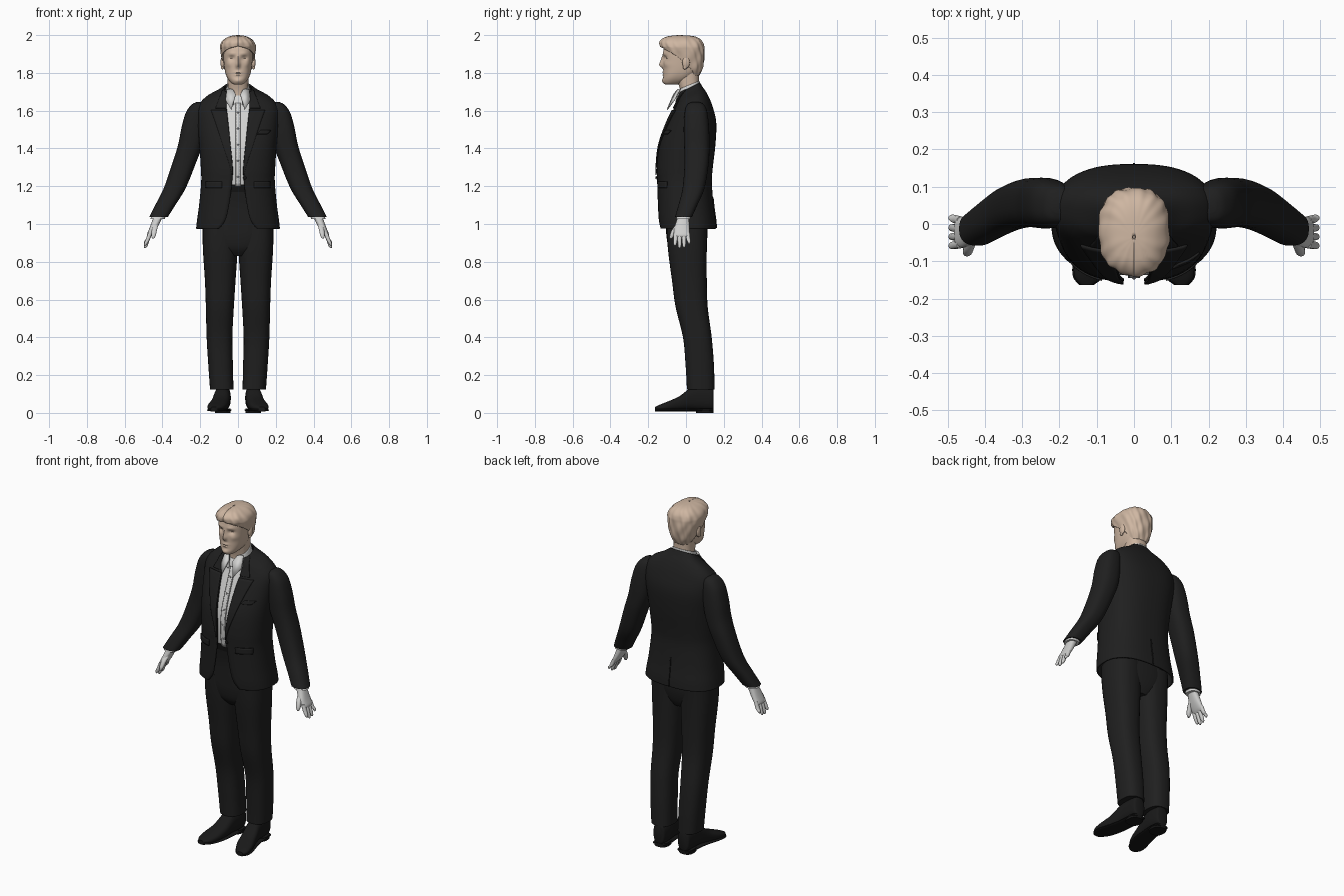
import bpy, bmesh, math
from mathutils import Matrix, Vector

cube = bpy.data.objects.get("Cube")
if cube:
    bpy.data.objects.remove(cube)


def material(name, rgb):
    m = bpy.data.materials.new(name)
    m.use_nodes = True
    m.diffuse_color = (*rgb, 1)
    m.node_tree.nodes["Principled BSDF"].inputs["Base Color"].default_value = (*rgb, 1)
    return m


SUIT = material("black suit cloth", (.014, .014, .014))
TRIM = material("black trim", (.008, .008, .008))
SHOE = material("black leather", (.01, .01, .01))
SHIRT = material("white shirt", (.66, .66, .65))
GREY = material("grey placket", (.36, .36, .36))
SKIN = material("tan skin", (.62, .47, .36))
HAND = material("pale hand", (.62, .62, .61))
EXP = 2.5  # squareness of the cross-sections


def finish(name, bm, mat, mirror=False, thick=0, offset=-1):
    me = bpy.data.meshes.new(name)
    bm.to_mesh(me)
    bm.free()
    me.materials.append(mat)
    ob = bpy.data.objects.new(name, me)
    bpy.context.collection.objects.link(ob)
    bpy.context.view_layer.objects.active = ob
    ob.select_set(True)
    bpy.ops.object.shade_smooth_by_angle(angle=math.radians(45))
    ob.select_set(False)
    if thick:
        s = ob.modifiers.new("Thickness", "SOLIDIFY")
        s.thickness, s.offset = thick, offset
    if mirror:
        ob.modifiers.new("Mirror", "MIRROR")
    return ob


def smooth_rows(rows, steps=5):
    """Catmull-Rom interpolation of section rows (x, y, z, rx, ry, start, tilt)."""
    rows = [tuple(r) + (0,) * (7 - len(r)) for r in rows]
    out = []
    for i in range(len(rows) - 1):
        a, b, c, d = rows[max(i - 1, 0)], rows[i], rows[i + 1], rows[min(i + 2, len(rows) - 1)]
        for k in range(steps):
            t = k / steps
            out.append([.5 * (2 * q + (r - p) * t + (2 * p - 5 * q + 4 * r - s) * t * t
                              + (3 * q - p - 3 * r + s) * t ** 3) for p, q, r, s in zip(a, b, c, d)])
    return out + [list(rows[-1])]


def spow(v):
    return math.copysign(abs(v) ** (2 / EXP), v)


def section_point(r, t):
    x, y, z, rx, ry, _, tilt = r
    dy = -ry * spow(math.cos(t))
    return Vector((x + rx * spow(math.sin(t)), y + dy, z + tilt * dy))


def loft(name, dense, mat, n=32, is_open=False, mirror=False, thick=0, shape=None, matrix=None):
    """Skin over the sections; open ones start and end at the front."""
    bm = bmesh.new()
    rings = []
    for r in dense:
        s = max(r[5], 0) if is_open else 0
        span = 2 * math.pi - 2 * s
        ts = [s + span * j / (n - 1 if is_open else n) for j in range(n)]
        pts = [section_point(r, t) for t in ts]
        rings.append([bm.verts.new(shape(p, t) if shape else p) for p, t in zip(pts, ts)])
    for a, b in zip(rings, rings[1:]):
        for j in range(n - 1 if is_open else n):
            k = (j + 1) % n
            bm.faces.new((a[j], a[k], b[k], b[j]))
    if not is_open:
        bm.faces.new(rings[0][::-1])
        bm.faces.new(rings[-1])
        bmesh.ops.recalc_face_normals(bm, faces=bm.faces)
    if matrix:
        bm.transform(matrix)
    return finish(name, bm, mat, mirror, thick)


def body(rows, gap_is_width=False):
    """Rows (z, half width, front y, back y, opening, tilt) to smooth sections."""
    out = []
    for z, rx, f, b, *rest in rows:
        start, tilt = (rest + [0, 0])[:2]
        a = math.asin((start / rx) ** (EXP / 2)) if gap_is_width else math.radians(start)
        out.append((0, (f + b) / 2, z, rx, (b - f) / 2, a, tilt))
    return smooth_rows(out)


def row_at(dense, z):
    for a, b in zip(dense, dense[1:]):
        if a[2] <= z <= b[2]:
            t = (z - a[2]) / (b[2] - a[2])
            return [p + (q - p) * t for p, q in zip(a, b)]
    return dense[-1]


def panel(name, dense, z0, z1, edges, mat, lift=.004, rows=24, mirror=False, back=False):
    """Thin plate lying on a lofted surface; edges(z, row) gives its x limits."""
    bm = bmesh.new()
    grid = []
    for i in range(rows + 1):
        z = z0 + (z1 - z0) * i / rows
        r = row_at(dense, z)
        lo, hi = edges(z, r)
        line = []
        for k in range(9):
            x = lo + (hi - lo) * k / 8
            t = math.asin(max(-1, min(1, math.copysign(abs(x / r[3]) ** (EXP / 2), x))))
            p = section_point(r, math.pi - t if back else t)
            p.y += lift if back else -lift
            line.append(bm.verts.new(p))
        grid.append(line)
    for a, b in zip(grid, grid[1:]):
        for k in range(8):
            bm.faces.new((a[k], a[k + 1], b[k + 1], b[k]))
    return finish(name, bm, mat, mirror, .006, 0)


def ball(name, loc, size, mat, mirror=False):
    bm = bmesh.new()
    bmesh.ops.create_uvsphere(bm, u_segments=20, v_segments=12, radius=1,
                              matrix=Matrix.Translation(loc) @ Matrix.Diagonal((*size, 1)))
    return finish(name, bm, mat, mirror)


# Jacket shell, open at the front
jacket = body([
    (.975, .222, -.142, .16, .10), (1.02, .217, -.147, .157, .068), (1.1, .206, -.15, .146, .048),
    (1.22, .195, -.153, .137, .032), (1.3, .197, -.155, .142, .028), (1.42, .205, -.142, .156, .04),
    (1.54, .215, -.1, .16, .052), (1.62, .212, -.066, .138, .06, .1), (1.67, .17, -.048, .112, .062, .25),
    (1.7, .11, -.042, .088, .06, .4), (1.722, .076, -.035, .074, .056, .5)], True)
loft("jacket", jacket, SUIT, 64, is_open=True, thick=.008)


# Lapels, collar, pockets and vent
def gap(r):
    return r[3] * math.sin(r[5]) ** (2 / EXP)


panel("lapels", jacket, 1.26, 1.61, lambda z, r: (gap(r), gap(r) + .004 + .08 * (z - 1.26) / .35), SUIT,
      mirror=True)
panel("jacket_collar", jacket, 1.622, 1.72,
      lambda z, r: (gap(r), min(gap(r) + .058 - .35 * (z - 1.622), r[3] * .97)), SUIT, mirror=True)
panel("pocket_flaps", jacket, 1.19, 1.225, lambda z, r: (.085, .17), SUIT, rows=4, mirror=True)
panel("breast_pocket", jacket, 1.475, 1.495, lambda z, r: (.1 + z - 1.475, .155 + z - 1.475), SUIT, rows=4)
panel("back_vent", jacket, .98, 1.14, lambda z, r: (-.003, .003), TRIM, lift=.001, back=True)
ball("jacket_button", (.036, -.158, 1.245), (.009, .004, .009), TRIM)

# Sleeves
loft("sleeves", smooth_rows([
    (.2, .05, 1.645, .02, .02), (.205, .051, 1.632, .04, .045), (.22, .053, 1.59, .056, .06),
    (.235, .055, 1.51, .064, .067), (.252, .057, 1.42, .065, .067), (.286, .056, 1.32, .062, .064),
    (.335, .04, 1.19, .058, .058), (.385, .01, 1.1, .053, .05), (.42, -.013, 1.038, .049, .045)]),
    SUIT, mirror=True)
loft("shirt_cuffs", smooth_rows([(.415, -.01, 1.06, .038, .038), (.426, -.014, 1.026, .038, .038)]),
     SHIRT, mirror=True)

# Hands with fingers and thumb
loft("palms", smooth_rows([
    (.418, -.012, 1.05, .024, .028), (.432, -.017, 1.015, .023, .034), (.45, -.022, .975, .02, .041),
    (.466, -.022, .945, .016, .041), (.472, -.022, .932, .009, .036)]), HAND, 24, mirror=True)
for name, y, end, low in (("index", -.054, -.058, .885), ("middle", -.033, -.034, .872),
                          ("ring", -.012, -.01, .876), ("little", .009, .016, .895)):
    loft(name + "_fingers", smooth_rows([
        (.464, y, .955, .011, .011), (.477, y * .5 + end * .5, .92, .011, .011),
        (.488, end, low + .012, .009, .009), (.492, end, low, .004, .004)], 4), HAND, 12, mirror=True)
loft("thumbs", smooth_rows([
    (.434, -.035, 1.0, .014, .016), (.442, -.06, .97, .014, .014), (.447, -.074, .94, .012, .012),
    (.45, -.08, .922, .005, .006)], 4), HAND, 14, mirror=True)

# Shirt body, placket, buttons and collar
shirt = body([
    (1.16, .17, -.12, .11), (1.3, .175, -.138, .118), (1.42, .18, -.126, .13), (1.54, .185, -.084, .135),
    (1.62, .15, -.052, .11), (1.66, .1, -.04, .085), (1.69, .064, -.03, .072, 0, .2)])
loft("shirt", shirt, SHIRT, 48)
panel("shirt_placket", shirt, 1.2, 1.64, lambda z, r: (-.012, .012), SHIRT)
for i, x in enumerate((-.014, .014)):
    panel("placket_seam_%d" % i, shirt, 1.2, 1.64, lambda z, r, x=x: (x - .0015, x + .0015), GREY)
for i in range(5):
    z = 1.25 + i * .085
    r = row_at(shirt, z)
    ball("shirt_button_%d" % i, (0, r[1] - r[4] - .008, z), (.005, .003, .005), GREY)
loft("shirt_collar", body([(1.665, .074, -.06, .08, 12, .5), (1.7, .066, -.052, .076, 16, .45),
                           (1.735, .06, -.042, .072, 24, .4)]), SHIRT, 40, is_open=True, thick=.005)
bm = bmesh.new()
bm.faces.new([bm.verts.new(p) for p in ((.012, -.066, 1.685), (.036, -.1, 1.605), (.066, -.062, 1.655),
                                        (.058, -.03, 1.715), (.026, -.045, 1.712))])
finish("collar_points", bm, SHIRT, True, .005, 0)

# Trousers
loft("trouser_seat", body([
    (.83, .06, -.06, .08), (.87, .13, -.09, .1), (.93, .178, -.103, .113), (1.0, .186, -.107, .115),
    (1.1, .178, -.112, .115), (1.205, .168, -.13, .112)]), SUIT, 48)
loft("trouser_legs", smooth_rows([
    (.095, .005, 1.0, .092, .108), (.094, .007, .87, .092, .103), (.094, .018, .7, .081, .092),
    (.096, .03, .56, .074, .085), (.098, .06, .4, .068, .076), (.092, .073, .25, .065, .075),
    (.086, .078, .125, .062, .073)]), SUIT, mirror=True)
seat = body([(1.17, .17, -.124, .113), (1.21, .17, -.133, .114)])
loft("waistband", seat, TRIM, 48)

# Shoes, lofted from heel to toe
stand = Matrix.Translation((0, .145, 0)) @ Matrix.Rotation(math.pi / 2, 4, "X")
foot = [(.08, .075, 0, .025, .05), (.08, .075, .01, .037, .06), (.08, .078, .06, .042, .064),
        (.085, .074, .12, .043, .058), (.095, .05, .18, .047, .038), (.11, .036, .24, .049, .025),
        (.122, .027, .285, .038, .016), (.127, .024, .308, .016, .008)]
loft("shoes", smooth_rows(foot), SHOE, mirror=True, matrix=stand)
loft("soles", smooth_rows([(x, .015, s, rx + .004, .007) for x, _, s, rx, _ in foot]), TRIM,
     mirror=True, matrix=stand)
loft("heels", smooth_rows([(.081, .1, 0, .042, .046), (.081, .1, .022, .042, .046)]), TRIM, mirror=True)

# Neck and head, with the face shaped by soft bumps (x, z, width, height, push)
loft("neck", smooth_rows([(0, .02, 1.64, .056, .05), (0, .02, 1.7, .054, .05),
                          (0, .012, 1.76, .055, .056), (0, .01, 1.82, .058, .06)]), SKIN)
BUMPS = ((0, 1.842, .011, .016, -.02), (0, 1.868, .008, .022, -.012), (.034, 1.878, .016, .011, .014),
         (.03, 1.902, .022, .008, -.005), (0, 1.803, .02, .006, -.007), (0, 1.79, .018, .005, -.006),
         (0, 1.797, .018, .002, .005), (0, 1.758, .02, .012, -.008), (.05, 1.845, .016, .014, -.005))


def face_shape(p, t):
    if p.y < 0:
        p.y += sum(d * math.exp(-((abs(p.x) - x) / w) ** 2 - ((p.z - z) / h) ** 2) for x, z, w, h, d in BUMPS)
    return p


head = body([
    (1.738, .018, -.108, -.05), (1.745, .034, -.116, -.02), (1.765, .052, -.12, .02),
    (1.79, .064, -.119, .05), (1.82, .071, -.119, .075), (1.86, .076, -.12, .084),
    (1.9, .079, -.121, .088), (1.935, .078, -.115, .085), (1.965, .06, -.09, .065), (1.985, .03, -.05, .03)])
loft("head", head, SKIN, 96, shape=face_shape)
for name, y, z, size in (("ears", .0, 1.855, (.011, .02, .032)), ("ear_lobes", -.006, 1.83, (.008, .01, .012))):
    ball(name, (.082, y, z), size, SKIN, True)

# Hair cap swept back in wavy locks


def locks(p, t):
    k = 1 + .016 * math.sin(15 * t + 45 * p.z) + .012 * math.sin(8 * t - 60 * p.z)
    lift = .006 * math.exp(-((p.x - .01) / .05) ** 2) if p.y < -.08 and p.z > 1.935 else 0
    return Vector((p.x * k, (p.y + .02) * k - .02 - lift, p.z))


hair = body([
    (1.785, .055, -.07, .07, 125), (1.82, .074, -.09, .086, 104), (1.86, .083, -.105, .094, 88),
    (1.895, .09, -.113, .097, 66), (1.922, .094, -.124, .096, 36), (1.942, .094, -.132, .094, 0),
    (1.965, .084, -.132, .086, 0), (1.985, .062, -.112, .066, 0), (1.996, .035, -.08, .03, 0),
    (2.0, .004, -.04, -.03, 0)])
loft("hair", hair, SKIN, 110, is_open=True, thick=.01, shape=locks)
